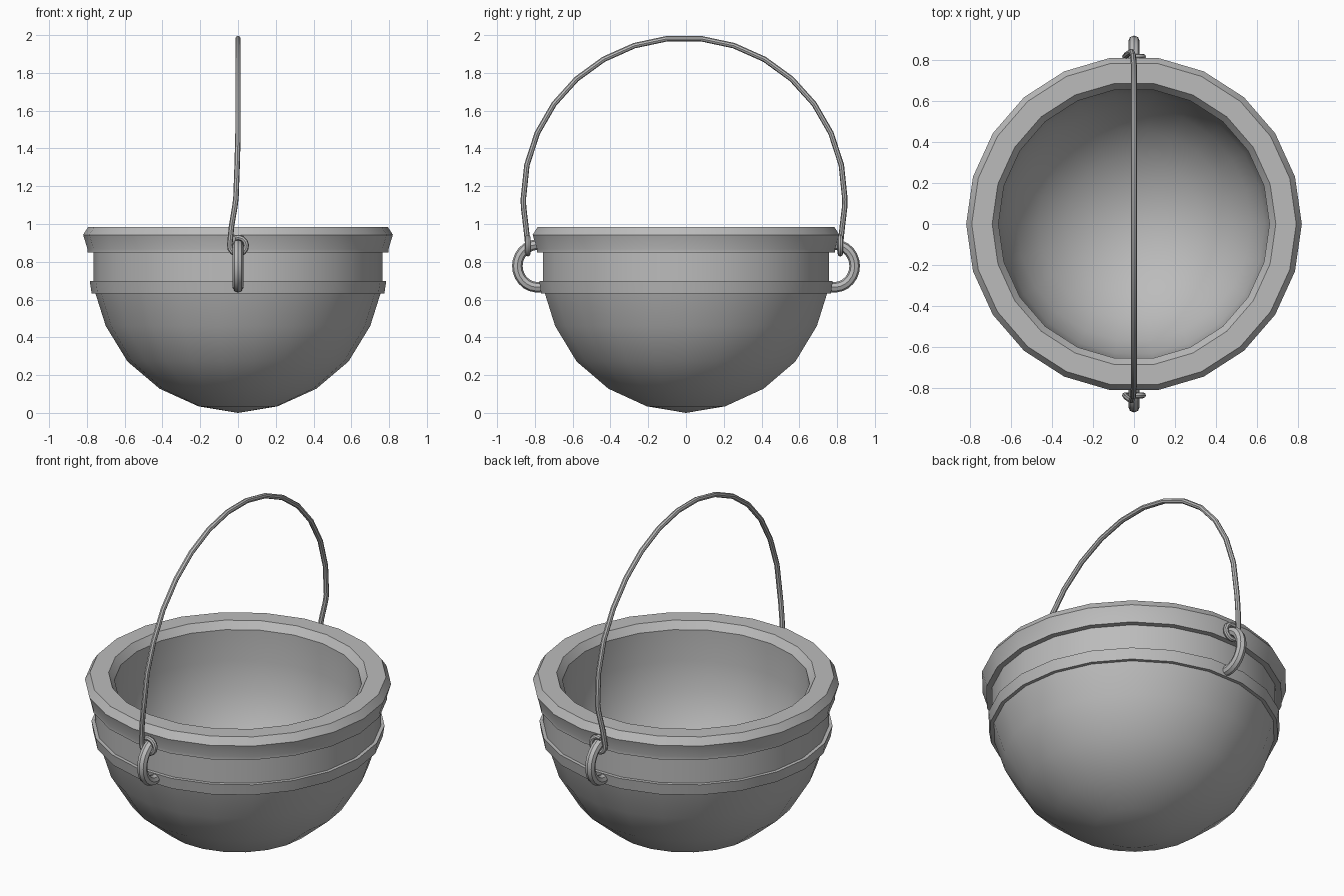
import bpy
import bmesh
from math import sin, cos, pi, radians

cube = bpy.data.objects.get("Cube")
if cube:
    bpy.data.objects.remove(cube, do_unlink=True)

iron = bpy.data.materials.new("grey_iron")
iron.use_nodes = True
iron.diffuse_color = (0.5, 0.5, 0.5, 1)
iron.node_tree.nodes["Principled BSDF"].inputs["Base Color"].default_value = (0.5, 0.5, 0.5, 1)


def finish(obj):
    """Give the object its material and smooth shading with sharp creases."""
    obj.data.materials.clear()
    obj.data.materials.append(iron)
    bpy.ops.object.select_all(action="DESELECT")
    obj.select_set(True)
    bpy.context.view_layer.objects.active = obj
    bpy.ops.object.shade_smooth_by_angle(angle=radians(30))


def lathe(name, profile, sides=22):
    """Spin a closed (radius, height) profile that starts and ends on the axis."""
    bm = bmesh.new()
    verts = [bm.verts.new((r, 0, z)) for r, z in profile]
    edges = [bm.edges.new(pair) for pair in zip(verts, verts[1:])]
    bmesh.ops.spin(bm, geom=verts + edges, cent=(0, 0, 0), axis=(0, 0, 1),
                   angle=2 * pi, steps=sides)
    bmesh.ops.remove_doubles(bm, verts=bm.verts, dist=0.0005)
    bmesh.ops.recalc_face_normals(bm, faces=bm.faces)
    mesh = bpy.data.meshes.new(name)
    bm.to_mesh(mesh)
    bm.free()
    obj = bpy.data.objects.new(name, mesh)
    bpy.context.collection.objects.link(obj)
    finish(obj)


def tube(name, points, radius):
    """Round bar along a path of points."""
    curve = bpy.data.curves.new(name, "CURVE")
    curve.dimensions = "3D"
    curve.bevel_depth = radius
    curve.bevel_resolution = 2
    curve.use_fill_caps = True
    spline = curve.splines.new("POLY")
    spline.points.add(len(points) - 1)
    for point, co in zip(spline.points, points):
        point.co = (*co, 1)
    obj = bpy.data.objects.new(name, curve)
    bpy.context.collection.objects.link(obj)
    bpy.ops.object.select_all(action="DESELECT")
    obj.select_set(True)
    bpy.context.view_layer.objects.active = obj
    bpy.ops.object.convert(target="MESH")
    finish(bpy.context.object)


# Pot: round bowl, raised band, straight neck, flared lip and hollow inside
bowl_outside = [(0, 0), (0.21, 0.035), (0.415, 0.128), (0.585, 0.272),
                (0.70, 0.46), (0.755, 0.633)]
band_and_neck = [(0.775, 0.633), (0.785, 0.698), (0.765, 0.698), (0.765, 0.85)]
lip = [(0.797, 0.85), (0.797, 0.868), (0.82, 0.943), (0.793, 0.985),
       (0.693, 0.985), (0.662, 0.943)]
inner_radius, inner_centre = 0.662, 0.76
bowl_inside = [(inner_radius * cos(a), inner_centre - inner_radius * sin(a))
               for a in (radians(15 * i) for i in range(7))]
lathe("pot", bowl_outside + band_and_neck + lip + bowl_inside)

# Lugs: half-ring bars on the front and back of the pot
for side, name in ((-1, "front_lug"), (1, "back_lug")):
    arc = [radians(-100 + 200 * i / 14) for i in range(15)]
    tube(name, [(0, side * (0.785 + 0.108 * cos(a)), 0.778 + 0.113 * sin(a))
                for a in arc], 0.028)

# Bail: arched wire whose ends bend sideways and hook around the lugs
bail_offset, bail_radius, spring_height = -0.01, 0.851, 1.135
eye_height, eye_radius = 0.885, 0.044


def bail_end(side):
    """Path from the spring of the arch down and around one lug."""
    y = 0.827 * side + bail_offset
    path = [(-0.017, 0.85 * side + bail_offset, 1.09),
            (-0.034, 0.838 * side + bail_offset, 0.99)]
    for i in range(12):
        a = radians(175 + 27 * i)
        path.append((eye_radius * cos(a), y, eye_height + eye_radius * sin(a)))
    return path


arch = []
for i in range(16):
    a = pi * i / 15
    height = bail_radius * sin(a)
    lean = -0.011 * max(0, 1 - height / 0.3)
    arch.append((lean, bail_radius * cos(a) + bail_offset, spring_height + height))
tube("bail_handle", bail_end(1)[::-1] + arch + bail_end(-1), 0.0145)
